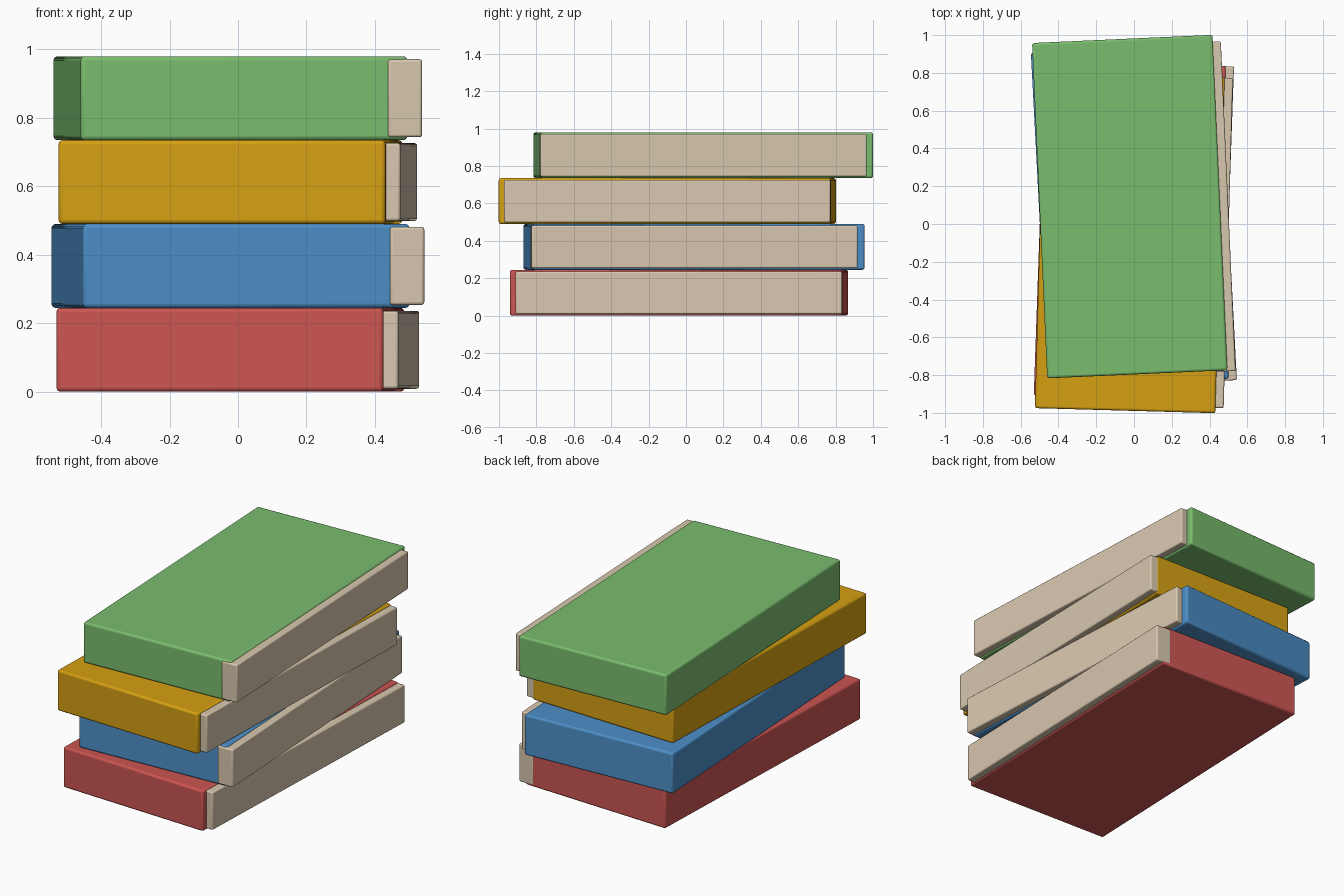
import bpy
import math

if "Cube" in bpy.data.objects:
    bpy.data.objects.remove(bpy.data.objects["Cube"])


def material(name, rgb):
    m = bpy.data.materials.new(name)
    m.diffuse_color = (*rgb, 1.0)
    m.use_nodes = True
    m.node_tree.nodes["Principled BSDF"].inputs["Base Color"].default_value = m.diffuse_color
    return m


def rounded_box(name, size, location, turn, bevel, mat):
    bpy.ops.mesh.primitive_cube_add(size=1, location=location)
    ob = bpy.context.object
    ob.name = name
    ob.scale = size
    bpy.ops.object.transform_apply(location=False, rotation=False, scale=True)
    ob.rotation_euler.z = math.radians(turn)
    mod = ob.modifiers.new("soft_edges", "BEVEL")
    mod.width = bevel
    mod.segments = 3
    ob.data.materials.append(mat)
    bpy.ops.object.shade_smooth_by_angle(angle=math.radians(40))
    return ob


paper = material("paper cream", (0.694, 0.578, 0.429))

# Stacked books, bottom to top: colour, linear rgb, centre y, turn in degrees
books = [
    ("red", (0.604, 0.091, 0.084), -0.037, -2.0),
    ("blue", (0.074, 0.275, 0.578), 0.043, 3.0),
    ("yellow", (0.672, 0.352, 0.006), -0.100, -1.6),
    ("green", (0.195, 0.509, 0.156), 0.092, 2.58),
]
STEP = 0.245
X = -0.022

for i, (colour, rgb, y, turn) in enumerate(books):
    z = STEP * (i + 0.5)
    # Cover block
    rounded_box(colour + "_book_cover", (0.956, 1.777, STEP), (X, y, z),
                turn, 0.012, material(colour + " cover", rgb))
    # Page edge standing proud of the open side
    rounded_box(colour + "_book_pages", (0.10, 1.746, 0.228), (X + 0.471, y, z),
                turn, 0.008, paper)
